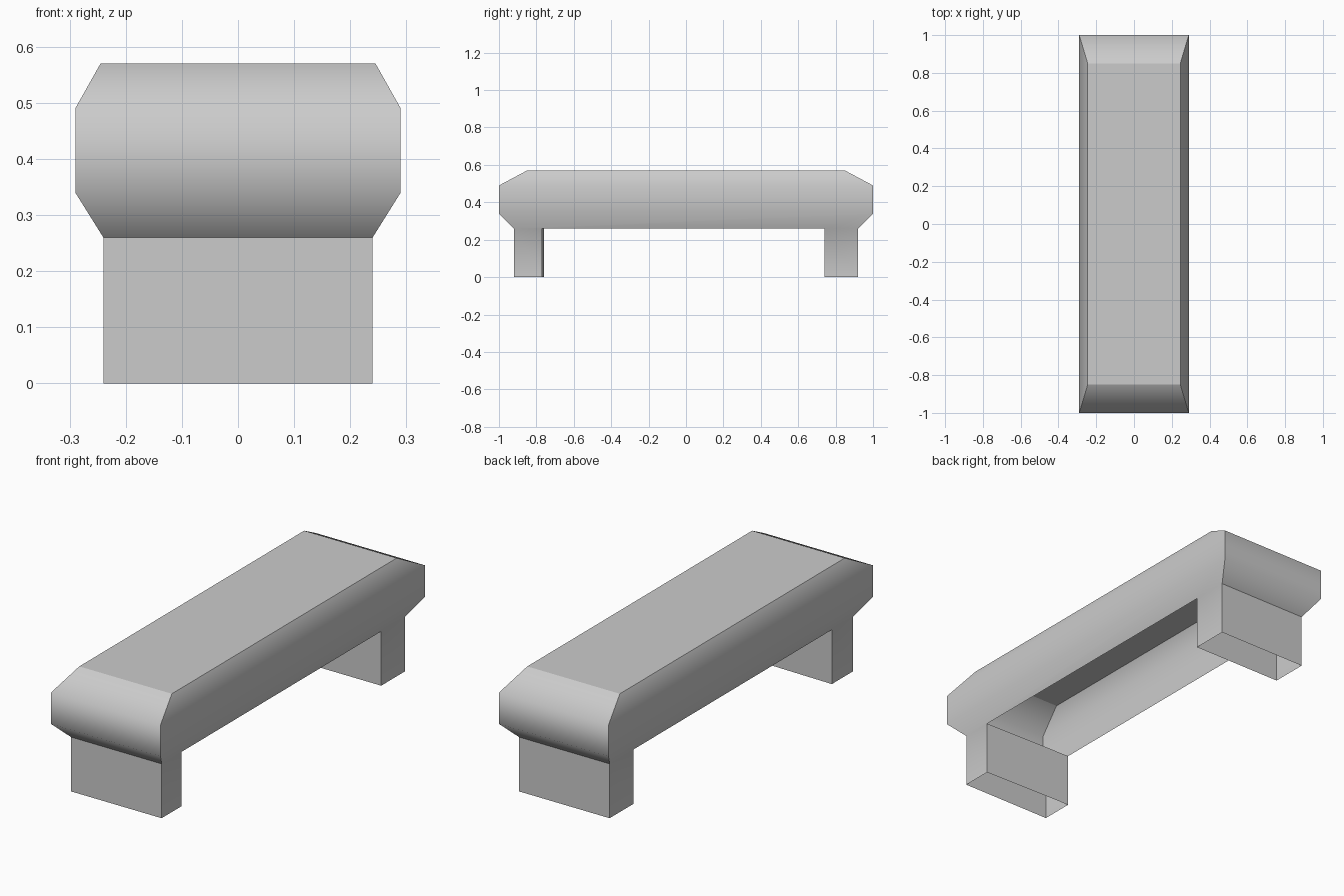
import bpy, bmesh
from mathutils import Vector

if "Cube" in bpy.data.objects:
    bpy.data.objects.remove(bpy.data.objects["Cube"], do_unlink=True)

# One plain grey material
grey = bpy.data.materials.new("plain_grey")
grey.use_nodes = True
colour = (0.6, 0.6, 0.6, 1)
grey.diffuse_color = colour
grey.node_tree.nodes["Principled BSDF"].inputs["Base Color"].default_value = colour

bm = bmesh.new()


def add_face(verts, inside):
    """Add a smooth face that points away from an inside point."""
    face = bm.faces.new(verts)
    face.normal_update()
    if face.normal.dot(face.calc_center_median() - Vector(inside)) < 0:
        face.normal_flip()
    face.smooth = True
    return face


def mark_sharp(a, b):
    edge = bm.edges.get((a, b))
    if edge:
        edge.smooth = False


# Rings of the bevelled seat, as height, half width, half length
RINGS = [(0.57, 0.245, 0.85), (0.49, 0.29, 1.0), (0.34, 0.29, 1.0), (0.26, 0.24, 0.92)]
CORNERS = [(-1, -1), (1, -1), (1, 1), (-1, 1)]
rings = [[bm.verts.new((sx * w, sy * l, z)) for sx, sy in CORNERS] for z, w, l in RINGS]
seat_inside = (0, 0, 0.42)

# Inner leg joints along the lower rim: front right, front left, back left, back right
rim = rings[-1]
INNER_Y = [-0.76, -0.77, 0.74, 0.74]
inner = [bm.verts.new((v.co.x, y, v.co.z)) for v, y in zip(rim, INNER_Y)]

# Seat top and bevelled sides
add_face(rings[0], seat_inside)
for level in range(3):
    upper, lower = rings[level], rings[level + 1]
    for i in range(4):
        j = (i + 1) % 4
        joints = [inner[j], inner[i]] if level == 2 and i % 2 else []
        add_face([upper[i], upper[j], lower[j]] + joints + [lower[i]], seat_inside)

# Hollow legs, open underneath
for a, b in ((0, 1), (2, 3)):
    top = [rim[a], rim[b], inner[b], inner[a]]
    foot = [bm.verts.new((v.co.x, v.co.y, 0)) for v in top]
    centre = sum((v.co for v in top + foot), Vector()) / 8
    for i in range(4):
        j = (i + 1) % 4
        add_face([top[i], top[j], foot[j], foot[i]], centre)
        mark_sharp(top[i], foot[i])
    for v in range(4):
        mark_sharp(top[v], foot[v])
    mark_sharp(top[0], top[1])

# Crisp corners and top rim, soft bevels elsewhere
for i in range(4):
    mark_sharp(rings[0][i], rings[0][(i + 1) % 4])
    for level in range(3):
        mark_sharp(rings[level][i], rings[level + 1][i])

mesh = bpy.data.meshes.new("bench")
bm.to_mesh(mesh)
bm.free()
mesh.materials.append(grey)
bench = bpy.data.objects.new("bench", mesh)
bpy.context.collection.objects.link(bench)
